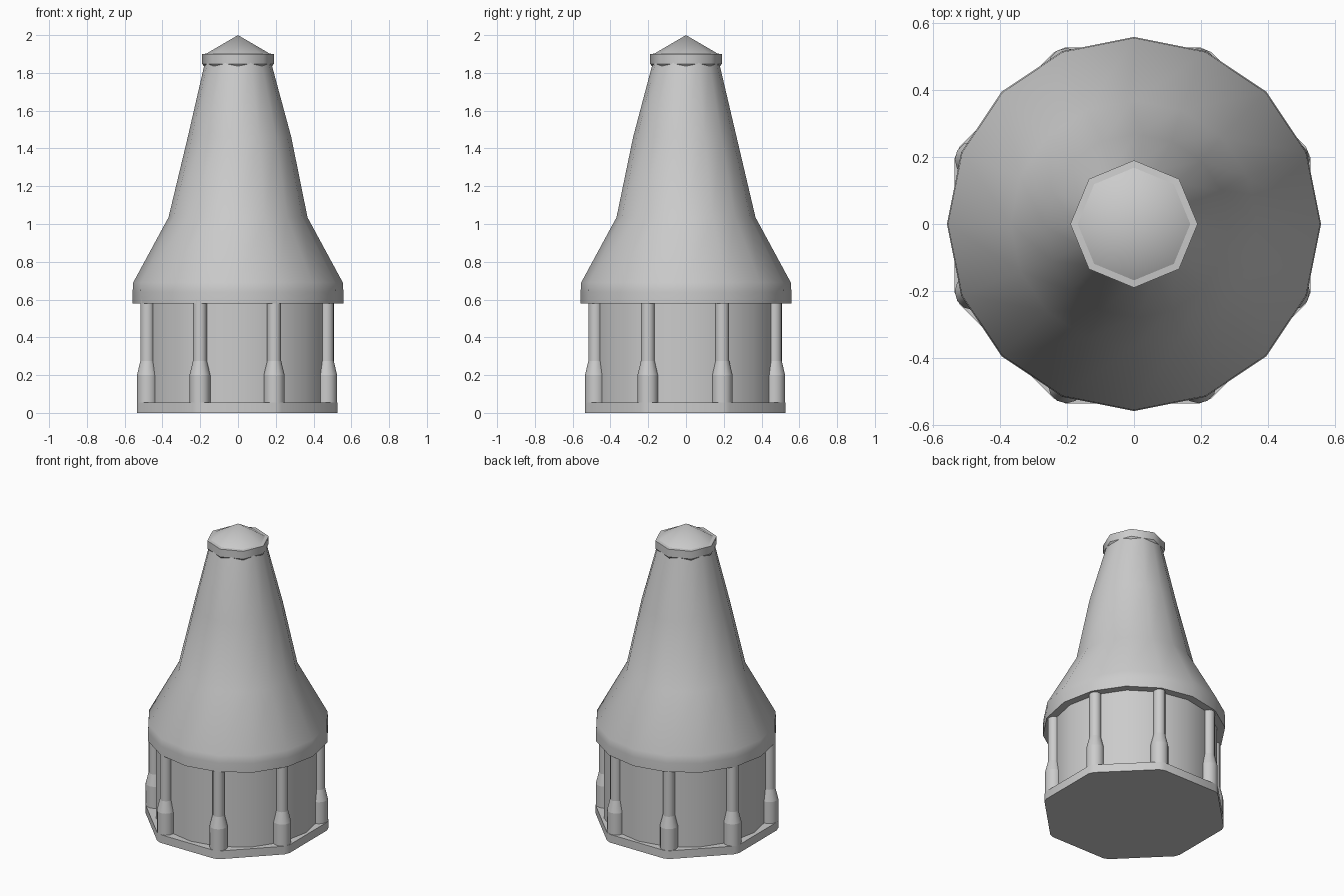
import bpy
import bmesh
from math import cos, sin, radians, pi

cube = bpy.data.objects.get("Cube")
if cube:
    bpy.data.objects.remove(cube, do_unlink=True)

# One plain grey for the whole building
GREY = (0.6, 0.6, 0.6, 1)
grey = bpy.data.materials.new("plain_grey")
grey.use_nodes = True
grey.diffuse_color = GREY
for node in grey.node_tree.nodes:
    if node.type == 'BSDF_PRINCIPLED':
        node.inputs["Base Color"].default_value = GREY
        node.inputs["Roughness"].default_value = 0.8


def lathe(name, profile, sides, turn=0, at=(0, 0), chamfer=0, crisp=False):
    """Closed solid from (radius, height, x shift, y shift) rings, bottom to top.

    The shifts may be left out; crisp keeps every ring a hard edge."""
    bm = bmesh.new()
    rings = []
    for r, z, *shift in profile:
        dx, dy = shift or (0, 0)
        if r == 0:
            rings.append([bm.verts.new((dx, dy, z))] * sides)
            continue
        angles = [radians(turn) + 2 * pi * i / sides for i in range(sides)]
        rings.append([bm.verts.new((r * cos(a) + dx, r * sin(a) + dy, z))
                      for a in angles])
    for low, high in zip(rings, rings[1:]):
        for i in range(sides):
            j = (i + 1) % sides
            corners = [low[i], low[j], high[j], high[i]]
            bm.faces.new(list(dict.fromkeys(corners)))
    bm.faces.new(rings[0][::-1])
    if profile[-1][0] > 0:
        bm.faces.new(rings[-1])
    if chamfer:
        upright = [e for e in bm.edges
                   if abs(e.verts[0].co.z - e.verts[1].co.z) > 0.01]
        bmesh.ops.bevel(bm, geom=upright, offset=chamfer, segments=1,
                        affect='EDGES')
    if crisp:
        for e in bm.edges:
            e.smooth = abs(e.verts[0].co.z - e.verts[1].co.z) > 0.001
    bmesh.ops.recalc_face_normals(bm, faces=bm.faces)
    mesh = bpy.data.meshes.new(name)
    bm.to_mesh(mesh)
    bm.free()
    mesh.materials.append(grey)
    obj = bpy.data.objects.new(name, mesh)
    obj.location = (at[0], at[1], 0)
    bpy.context.collection.objects.link(obj)
    bpy.ops.object.select_all(action='DESELECT')
    obj.select_set(True)
    bpy.context.view_layer.objects.active = obj
    bpy.ops.object.shade_smooth_by_angle(angle=radians(50))


# Octagonal floor slab with clipped corners
lathe("floor_slab", [(0.575, 0), (0.575, 0.055)], 8, turn=22.5,
      at=(-0.004, -0.004), chamfer=0.02, crisp=True)

# Round wall under the roof, filling most of the slab
lathe("drum_wall", [(0.508, 0.05), (0.508, 0.6)], 16)

# Posts with thick feet, one at each corner of the slab
post = [(0.055, 0.05), (0.055, 0.2), (0.037, 0.275), (0.037, 0.6)]
for i in range(8):
    a = radians(22.5 + 45 * i)
    lathe(f"post_{i + 1}", post, 12, crisp=True,
          at=(0.514 * cos(a) - 0.005, 0.514 * sin(a) - 0.005))

# Tall flared roof with a short upright rim, slightly out of true at the waist
lathe("roof", [(0.558, 0.58), (0.558, 0.64), (0.555, 0.69), (0.368, 1.035),
               (0.274, 1.46, 0.008, -0.006), (0.174, 1.86)], 16)

# Octagonal cap: bevelled underside, flat ledge and a shallow pointed top
lathe("roof_cap", [(0.178, 1.832), (0.19, 1.848), (0.19, 1.9),
                   (0.168, 1.902), (0, 2.0)], 8, crisp=True)
